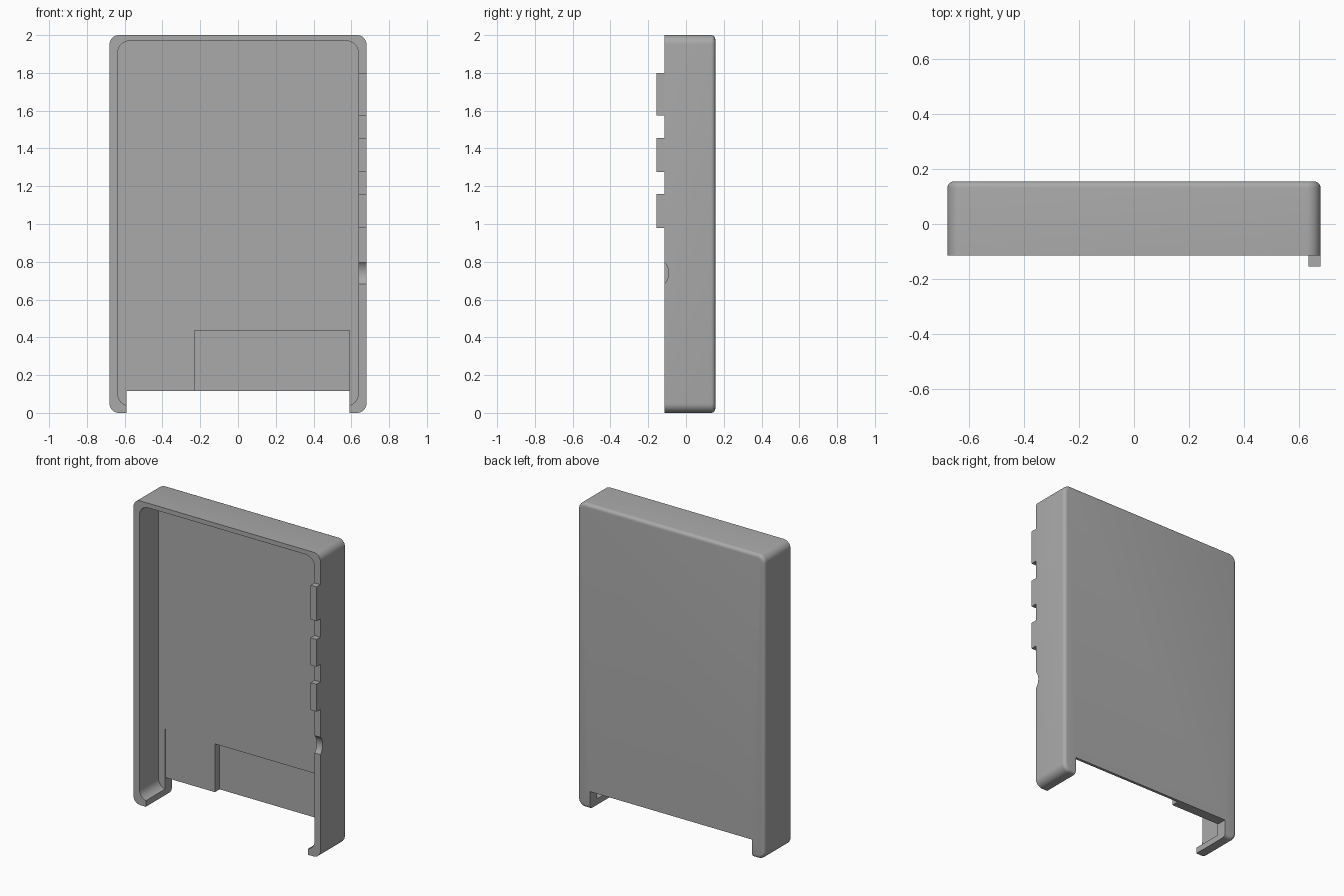
import bpy, bmesh, math
from mathutils import Vector

if "Cube" in bpy.data.objects:
    bpy.data.objects.remove(bpy.data.objects["Cube"], do_unlink=True)

FRONT, BACK, HALF_W = -0.115, 0.155, 0.68
FLOOR = 0.083          # depth of the tray floor
INNER = 0.637          # half width of the tray opening

grey = bpy.data.materials.new("plain grey")
grey.use_nodes = True
colour = (0.4, 0.4, 0.4, 1)
grey.diffuse_color = colour
grey.node_tree.nodes["Principled BSDF"].inputs["Base Color"].default_value = colour


def prism(name, points, axis, depth, fillet=0):
    """Extrude a closed outline along axis; fillet rounds its far rim."""
    bm = bmesh.new()
    face = bm.faces.new([bm.verts.new(p) for p in points])
    rim = bmesh.ops.extrude_face_region(bm, geom=[face])["geom"]
    verts = [g for g in rim if isinstance(g, bmesh.types.BMVert)]
    bmesh.ops.translate(bm, verts=verts, vec=Vector(axis) * depth)
    if fillet:
        edges = [g for g in rim if isinstance(g, bmesh.types.BMEdge)]
        bmesh.ops.bevel(bm, geom=edges, offset=fillet, segments=5,
                        profile=0.5, affect='EDGES')
    bmesh.ops.recalc_face_normals(bm, faces=bm.faces)
    mesh = bpy.data.meshes.new(name)
    bm.to_mesh(mesh)
    bm.free()
    mesh.materials.append(grey)
    obj = bpy.data.objects.new(name, mesh)
    bpy.context.collection.objects.link(obj)
    return obj


def slab(name, x, y, z, radius=0, fillet=0):
    """Box between ranges, with its four upright-plane corners rounded."""
    points = []
    steps = 8 if radius else 0
    corners = [(x[1], z[1], -1, -1), (x[0], z[1], 1, -1),
               (x[0], z[0], 1, 1), (x[1], z[0], -1, 1)]
    for i, (cx, cz, sx, sz) in enumerate(corners):
        for k in range(steps + 1):
            a = math.pi / 2 * (i + k / max(steps, 1))
            points.append((cx + radius * (sx + math.cos(a)) if radius else cx,
                           y[0],
                           cz + radius * (sz + math.sin(a)) if radius else cz))
    return prism(name, points, (0, 1, 0), y[1] - y[0], fillet)


def cut(target, cutter):
    cutter.hide_render = True
    bpy.context.view_layer.objects.active = target
    mod = target.modifiers.new("cut", 'BOOLEAN')
    mod.operation, mod.solver, mod.object = 'DIFFERENCE', 'EXACT', cutter
    bpy.ops.object.modifier_apply(modifier=mod.name)
    bpy.data.objects.remove(cutter, do_unlink=True)


# Shell with rounded corners and a softened back rim
shell = slab("tray_shell", (-HALF_W, HALF_W), (FRONT, BACK), (0, 2), 0.05, 0.022)

# Main cavity, open to the front
cut(shell, slab("cavity", (-INNER, INNER), (-0.3, FLOOR), (0.037, 1.97), 0.065))

# Recesses in the lower floor: shallow on the right, deep on the left
cut(shell, slab("shallow_recess", (-0.59, -0.2), (0, FLOOR + 0.005), (0.05, 0.435)))
cut(shell, slab("deep_recess", (-0.23, 0.59), (0, 0.137), (0.05, 0.435)))

# Opening through the bottom edge
cut(shell, slab("bottom_opening", (-0.59, 0.59), (-0.3, 0.3), (-0.1, 0.115)))

# Round finger notch in the left wall
ring = [(0.6, -0.175 + 0.083 * math.cos(t * math.pi / 24),
         0.74 + 0.083 * math.sin(t * math.pi / 24)) for t in range(48)]
cut(shell, prism("finger_notch", ring, (1, 0, 0), 0.2))

# Tabs standing on the left wall
parts = [shell]
for i, z in enumerate([(0.98, 1.16), (1.275, 1.455), (1.575, 1.8)]):
    parts.append(slab(f"left_tab_{i + 1}", (INNER, HALF_W), (-0.155, FRONT), z))

bpy.ops.object.select_all(action='DESELECT')
for part in parts:
    part.select_set(True)
bpy.context.view_layer.objects.active = shell
bpy.ops.object.shade_smooth_by_angle(angle=math.radians(30))
